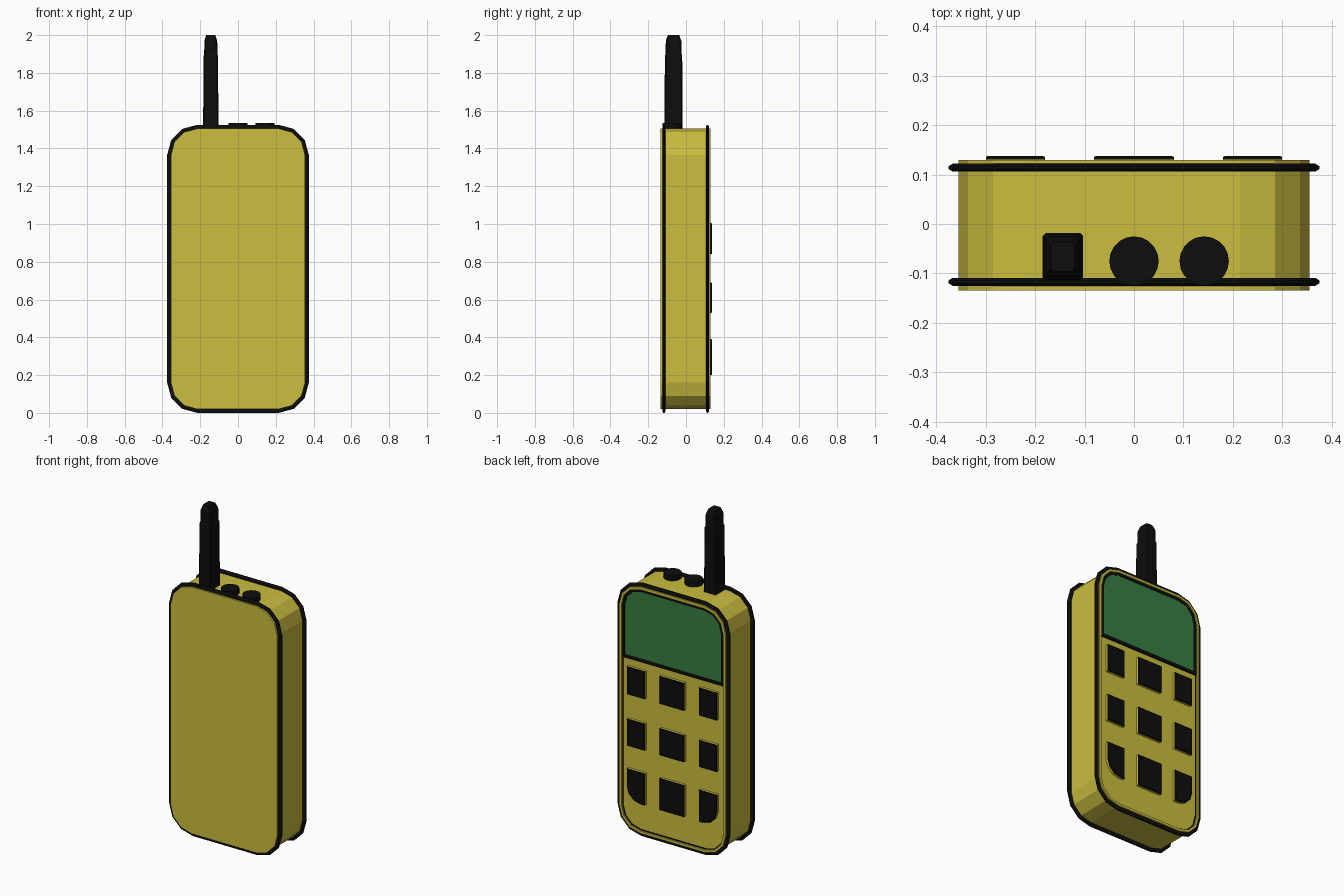
import bpy, bmesh
from math import sin, cos, pi

if "Cube" in bpy.data.objects:
    bpy.data.objects.remove(bpy.data.objects["Cube"])


def material(name, rgb):
    m = bpy.data.materials.new(name)
    m.diffuse_color = (*rgb, 1)
    m.use_nodes = True
    m.node_tree.nodes["Principled BSDF"].inputs["Base Color"].default_value = m.diffuse_color
    return m


YELLOW = material("yellow", (0.60, 0.51, 0.05))
BLACK = material("black", (0.004, 0.004, 0.004))
GREEN = material("green", (0.04, 0.21, 0.05))


def outline(x0, x1, z0, z1, radii, segs=3):
    """Rounded rectangle in XZ; radii: top right, top left, bottom left, bottom right."""
    pts = []
    corners = [(x1, z1, -1, -1), (x0, z1, 1, -1), (x0, z0, 1, 1), (x1, z0, -1, 1)]
    for k, ((x, z, sx, sz), r) in enumerate(zip(corners, radii)):
        if r <= 0:
            pts.append((x, z))
            continue
        for i in range(segs + 1):
            a = pi / 2 * (k + i / segs)
            pts.append((x + sx * r + r * cos(a), z + sz * r + r * sin(a)))
    return pts


def shell(inset):
    """Case outline moved inwards by inset."""
    return outline(-0.355 + inset, 0.355 - inset, 0.02 + inset, 1.505 - inset, [0.14 - inset] * 4)


def loft(name, sections, mat, cyclic=False):
    """Join (outline, y) sections; cap the ends, or close into a ring."""
    bm = bmesh.new()
    loops = [[bm.verts.new((x, y, z)) for x, z in pts] for pts, y in sections]
    n = len(loops[0])
    pairs = list(zip(loops, loops[1:]))
    if cyclic:
        pairs.append((loops[-1], loops[0]))
    else:
        bm.faces.new(loops[0])
        bm.faces.new(loops[-1])
    for a, b in pairs:
        for i in range(n):
            j = (i + 1) % n
            bm.faces.new((a[i], a[j], b[j], b[i]))
    return finish(name, bm, mat)


def finish(name, bm, mat):
    bmesh.ops.recalc_face_normals(bm, faces=bm.faces)
    me = bpy.data.meshes.new(name)
    bm.to_mesh(me)
    bm.free()
    me.materials.append(mat)
    ob = bpy.data.objects.new(name, me)
    bpy.context.collection.objects.link(ob)
    return ob


# Case with a shallow recess in the keypad side
loft("case", [(shell(0), -0.135), (shell(0), 0.13), (shell(0.015), 0.13),
              (shell(0.015), 0.118)], YELLOW)

# Two protruding trim bands around the case
for name, y in (("front_trim", -0.117), ("back_trim", 0.114)):
    loft(name, [(shell(0.005), y - 0.008), (shell(-0.012), y - 0.008), (shell(-0.02), y - 0.003),
                (shell(-0.02), y + 0.003), (shell(-0.012), y + 0.008), (shell(0.005), y + 0.008)],
         BLACK, True)

# Thin dark seam inside the recess
loft("recess_seam", [(shell(0.015), 0.117), (shell(0.015), 0.121),
                     (shell(0.021), 0.121), (shell(0.021), 0.117)], BLACK, True)

# Display: dark frame and green glass
frame = outline(-0.339, 0.339, 1.05, 1.489, (0.124, 0.124, 0, 0))
glass = outline(-0.32, 0.32, 1.07, 1.473, (0.107, 0.107, 0, 0))
loft("display_frame", [(frame, 0.116), (frame, 0.126), (glass, 0.126), (glass, 0.116)], BLACK, True)
loft("display_glass", [(glass, 0.116), (glass, 0.124)], GREEN)

# Keys: yellow base with a black cap, outer bottom corners rounded
for row, (z0, z1) in enumerate(((0.84, 1.005), (0.53, 0.69), (0.20, 0.39))):
    for col, (x0, x1) in enumerate(((-0.30, -0.18), (-0.081, 0.081), (0.18, 0.30))):
        bl = 0.09 if row == 2 and col == 0 else 0
        br = 0.09 if row == 2 and col == 2 else 0
        key = outline(x0, x1, z0, z1, (0, 0, bl, br))
        top = outline(x0 + .004, x1 - .004, z0 + .004, z1 - .004, (0, 0, max(bl - .004, 0), max(br - .004, 0)))
        loft(f"key_base_{row}_{col}", [(key, 0.116), (key, 0.131)], YELLOW)
        loft(f"key_cap_{row}_{col}", [(key, 0.131), (key, 0.135), (top, 0.138)], BLACK)

# Antenna: square mast with a slightly narrower chamfered tip
bm = bmesh.new()
rings = []
for hx, hy, z in ((0.041, 0.048, 1.48), (0.038, 0.046, 1.89), (0.035, 0.042, 1.90),
                  (0.034, 0.041, 1.97), (0.024, 0.030, 2.0)):
    c = 0.006
    prof = [(hx, hy - c), (hx - c, hy), (c - hx, hy), (-hx, hy - c),
            (-hx, c - hy), (c - hx, -hy), (hx - c, -hy), (hx, c - hy)]
    rings.append([bm.verts.new((x - 0.144, y - 0.066, z)) for x, y in prof])
for a, b in zip(rings, rings[1:]):
    for i in range(8):
        bm.faces.new((a[i], a[(i + 1) % 8], b[(i + 1) % 8], b[i]))
bm.faces.new(rings[0])
bm.faces.new(rings[-1])
finish("antenna", bm, BLACK)

# Two round knobs on the top
for name, x in (("knob_inner", 0.0), ("knob_outer", 0.142)):
    bm = bmesh.new()
    bmesh.ops.create_cone(bm, cap_ends=True, segments=20, radius1=0.05, radius2=0.05, depth=0.05)
    bmesh.ops.translate(bm, verts=bm.verts, vec=(x, -0.075, 1.511))
    finish(name, bm, BLACK)
